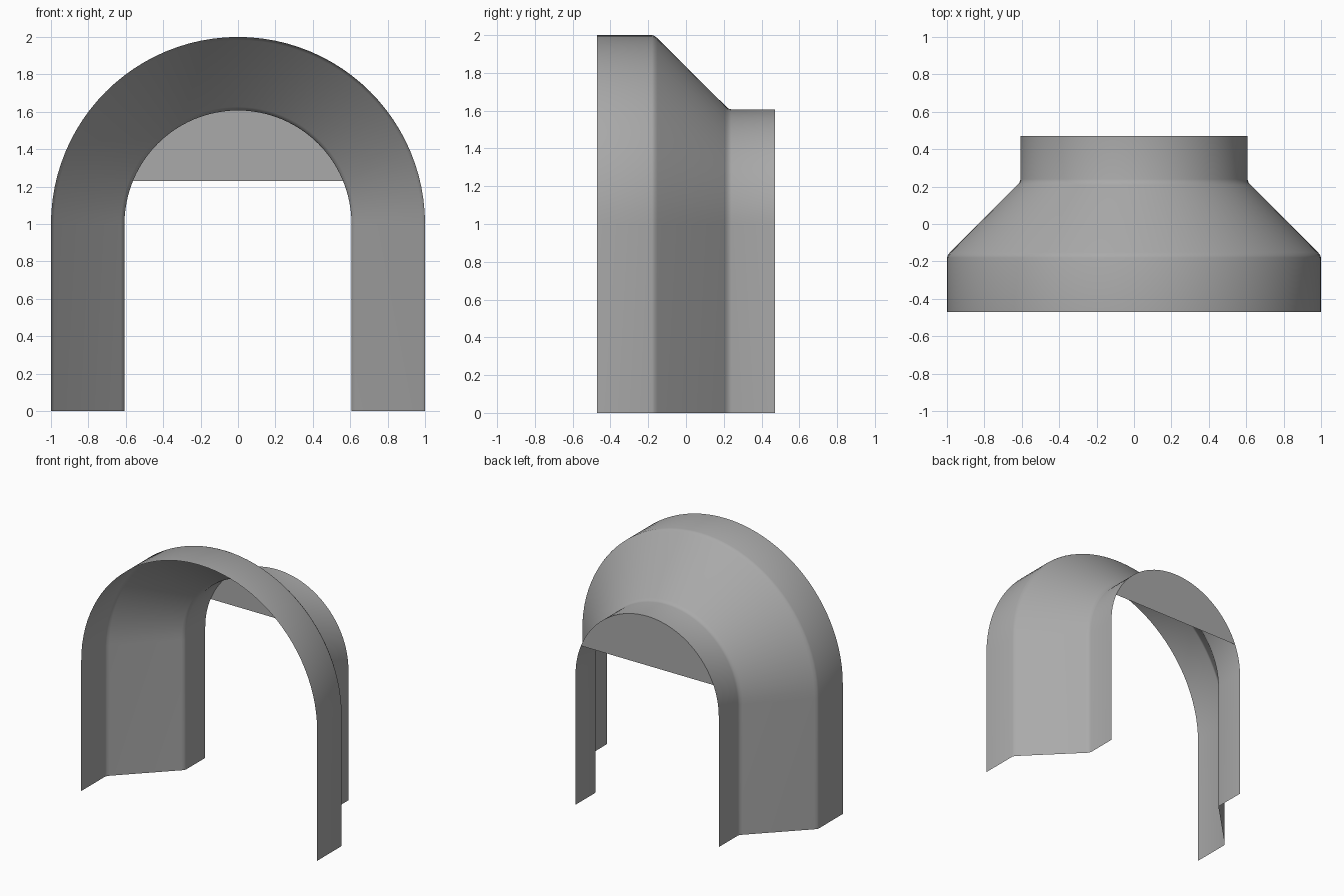
import bpy
import bmesh
from math import sin, cos, pi, radians

cube = bpy.data.objects.get("Cube")
if cube:
    bpy.data.objects.remove(cube, do_unlink=True)

grey = bpy.data.materials.new("plain grey")
grey.use_nodes = True
colour = (0.4, 0.4, 0.4, 1)
grey.diffuse_color = colour
grey.node_tree.nodes["Principled BSDF"].inputs["Base Color"].default_value = colour

SPRING = 1.0      # height where the arch starts to curve
BACK = 0.47       # y of the rear edge
SMALL = 0.607     # radius of the rear arch
SEGMENTS = 48


def finish(name, bm):
    mesh = bpy.data.meshes.new(name)
    bm.to_mesh(mesh)
    bm.free()
    mesh.materials.append(grey)
    obj = bpy.data.objects.new(name, mesh)
    bpy.context.collection.objects.link(obj)
    return obj


def arch(radius, y):
    """Points of a round-topped arch, from the right foot to the left foot."""
    curve = [(-radius * cos(pi * i / SEGMENTS), y, SPRING + radius * sin(pi * i / SEGMENTS))
             for i in range(SEGMENTS + 1)]
    return [(-radius, y, 0)] + curve + [(radius, y, 0)]


# Shell: wide front arch, funnel with softened corners, narrow rear arch
profile = [(1, -BACK), (1, -0.18), (0.995, -0.166), (0.983, -0.151),
           (0.626, 0.208), (0.612, 0.222), (SMALL, 0.24), (SMALL, BACK)]
bm = bmesh.new()
rows = [[bm.verts.new(p) for p in arch(r, y)] for r, y in profile]
for front, back in zip(rows, rows[1:]):
    for i in range(len(front) - 1):
        bm.faces.new((front[i], back[i], back[i + 1], front[i + 1]))
bmesh.ops.recalc_face_normals(bm, faces=bm.faces)
top = max(bm.faces, key=lambda f: f.calc_center_median().z)
if top.normal.z < 0:
    bmesh.ops.reverse_faces(bm, faces=bm.faces)
shell = finish("arch_shell", bm)
bpy.ops.object.select_all(action="DESELECT")
shell.select_set(True)
bpy.context.view_layer.objects.active = shell
bpy.ops.object.shade_smooth_by_angle(angle=radians(40))

# Flat panel closing the crown of the rear arch
PANEL_BOTTOM = 1.23
bm = bmesh.new()
bm.faces.new([bm.verts.new(p) for p in arch(SMALL, BACK)])
bmesh.ops.bisect_plane(bm, geom=bm.verts[:] + bm.edges[:] + bm.faces[:],
                       plane_co=(0, 0, PANEL_BOTTOM), plane_no=(0, 0, 1), clear_inner=True)
bm.normal_update()
for face in bm.faces:
    if face.normal.y < 0:
        face.normal_flip()
finish("rear_crown_panel", bm)
